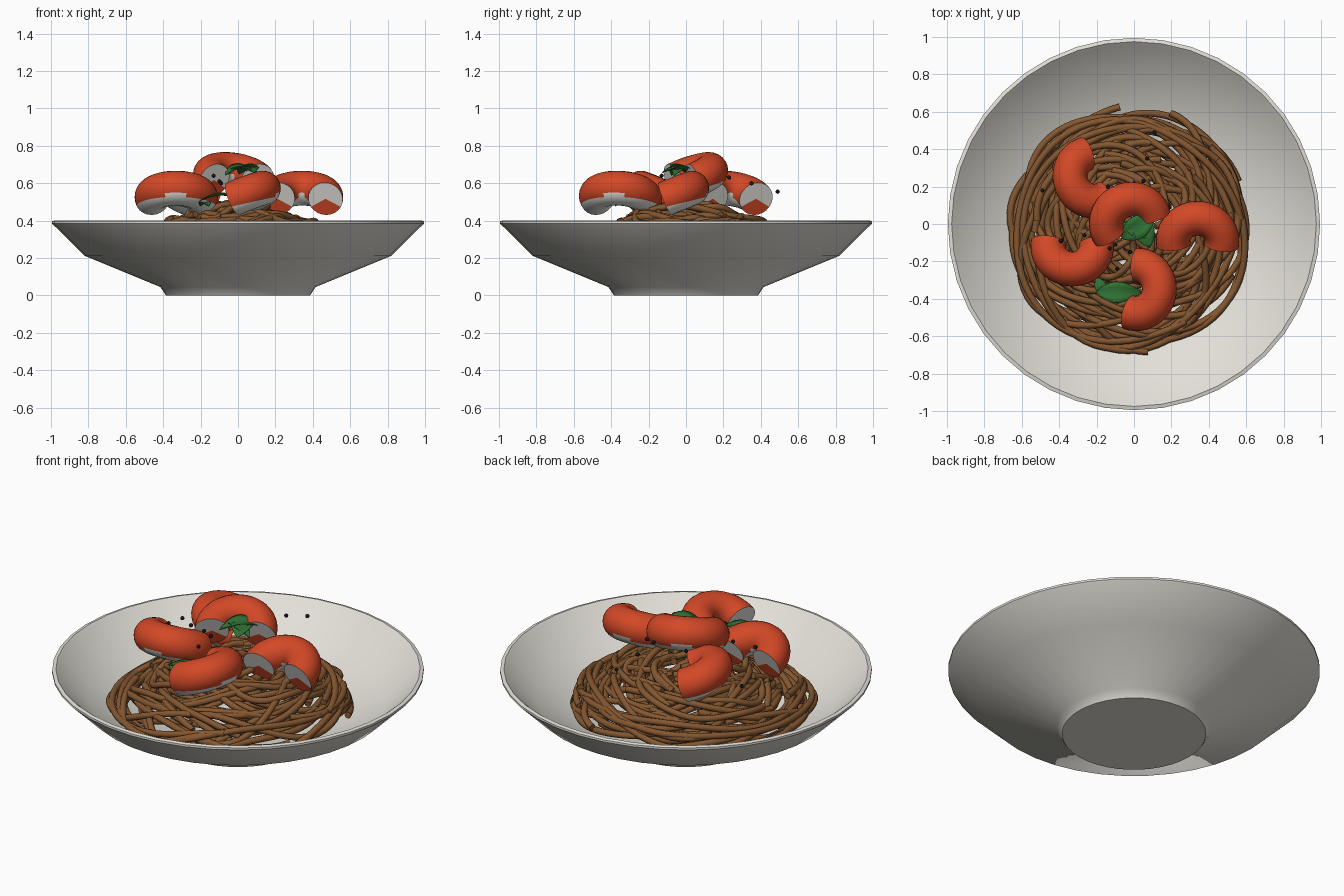
import bpy, bmesh, math, random
from mathutils import Vector, Matrix

if "Cube" in bpy.data.objects:
    bpy.data.objects.remove(bpy.data.objects["Cube"])

random.seed(7)


def material(name, rgb):
    m = bpy.data.materials.new(name)
    m.diffuse_color = (*rgb, 1)
    m.use_nodes = True
    m.node_tree.nodes["Principled BSDF"].inputs["Base Color"].default_value = m.diffuse_color
    return m


CERAMIC = material("ceramic", (0.76, 0.74, 0.68))
NOODLE = material("noodle_brown", (0.23, 0.095, 0.03))
RED = material("shrimp_red", (0.65, 0.065, 0.02))
WHITE = material("shrimp_white", (0.85, 0.84, 0.80))
GREEN = material("leaf_green", (0.03, 0.17, 0.035))
BLACK = material("pepper_black", (0.008, 0.008, 0.008))


def finish(bm, name, mats, angle=40):
    bmesh.ops.recalc_face_normals(bm, faces=bm.faces)
    me = bpy.data.meshes.new(name)
    bm.to_mesh(me)
    bm.free()
    ob = bpy.data.objects.new(name, me)
    bpy.context.collection.objects.link(ob)
    for m in mats:
        me.materials.append(m)
    bpy.ops.object.select_all(action='DESELECT')
    ob.select_set(True)
    bpy.context.view_layer.objects.active = ob
    bpy.ops.object.shade_smooth_by_angle(angle=math.radians(angle))
    return ob


def tube(bm, path, radius, sides):
    """Sweep a circle along a path; return wall faces with outward normals and cap faces."""
    rings, walls, caps = [], [], []
    n = len(path)
    for i, p in enumerate(path):
        t = (path[min(i + 1, n - 1)] - path[max(i - 1, 0)]).normalized()
        side = t.cross(Vector((0, 0, 1))).normalized()
        up = side.cross(t)
        rings.append([bm.verts.new(p + radius * (side * math.cos(a) + up * math.sin(a)))
                      for a in (2 * math.pi * k / sides for k in range(sides))])
    for i in range(n - 1):
        mid = (path[i] + path[i + 1]) / 2
        for k in range(sides):
            j = (k + 1) % sides
            f = bm.faces.new((rings[i][k], rings[i][j], rings[i + 1][j], rings[i + 1][k]))
            walls.append((f, (f.calc_center_median() - mid).normalized()))
    for ring, p in ((rings[0], path[0]), (rings[-1], path[-1])):
        c = bm.verts.new(p)
        for k in range(sides):
            caps.append((bm.faces.new((ring[k], ring[(k + 1) % sides], c)), p))
    return walls, caps


# Bowl: lathed profile with foot, flared wall and thin rim
profile = [(0, 0), (0.385, 0), (0.415, 0.045), (0.82, 0.212), (0.995, 0.385), (0.995, 0.397),
           (0.975, 0.402), (0.955, 0.385), (0.80, 0.24), (0.42, 0.085), (0, 0.07)]
bm = bmesh.new()
vs = [bm.verts.new((r, 0, z)) for r, z in profile]
es = [bm.edges.new(e) for e in zip(vs, vs[1:])]
bmesh.ops.spin(bm, geom=vs + es, axis=(0, 0, 1), cent=(0, 0, 0),
               angle=2 * math.pi, steps=40, use_merge=True)
bmesh.ops.remove_doubles(bm, verts=bm.verts, dist=1e-4)
finish(bm, "bowl", [CERAMIC], 35)


# Noodles: loose elliptical loops lying on a mound
def bowl_floor(r):
    return 0.085 + max(0, r - 0.42) * 0.41


bm = bmesh.new()
COUNT = 74
for i in range(COUNT):
    R = 0.10 + 0.51 * ((i + 0.5) / COUNT) ** 0.8
    drift = min(0.17, 0.64 - R)
    ang = random.uniform(0, 2 * math.pi)
    cx, cy = drift * math.cos(ang) - 0.02, drift * math.sin(ang) - 0.02
    squash, turn = random.uniform(0.75, 1.0), random.uniform(0, math.pi)
    start, sweep = random.uniform(0, 2 * math.pi), random.uniform(1.0, 1.9) * math.pi
    depth, ph = random.uniform(0, 0.09), random.uniform(0, 6.3)
    grow = random.uniform(-0.12, 0.12)
    steps = int(10 + 9 * sweep * (0.4 + R))
    pts = []
    for k in range(steps + 1):
        u = k / steps
        a = start + sweep * u
        rr = R * (1 + grow * (u - 0.5) + 0.04 * math.sin(3 * a + ph))
        x, y = rr * math.cos(a), rr * squash * math.sin(a)
        x, y = (cx + x * math.cos(turn) - y * math.sin(turn),
                cy + x * math.sin(turn) + y * math.cos(turn))
        r = math.hypot(x, y)
        z = 0.485 - 0.58 * r * r - depth + 0.015 * math.sin(4 * a + ph)
        pts.append(Vector((x, y, max(z, bowl_floor(r) + 0.025))))
    tube(bm, pts, 0.0185, 8)
finish(bm, "noodles", [NOODLE], 50)

# Shrimp: tilted curls, red above and white below: centre x, y, top direction, lift
SHRIMP = [(-0.22, 0.25, 205, 0), (-0.02, 0.01, 115, 0.10), (0.34, -0.09, 89, 0),
          (-0.33, -0.12, 269, 0), (0.015, -0.35, -10, 0)]
for n, (cx, cy, heading, lift) in enumerate(SHRIMP):
    bm = bmesh.new()
    place = (Matrix.Translation((cx, cy, 0.525 + lift)) @ Matrix.Rotation(math.radians(heading), 4, 'Z')
             @ Matrix.Rotation(math.radians(-22), 4, 'Y'))
    path = []
    for k in range(25):
        a = math.radians(-100 + 200 * k / 24)
        path.append(place @ Vector((0.13 * math.cos(a), 0.13 * math.sin(a), 0)))
    walls, caps = tube(bm, path, 0.093, 24)
    for f, out in walls:
        f.material_index = 1 if out.z < -0.38 else 0
    for f, p in caps:
        f.material_index = 1 if f.calc_center_median().z > p.z - 0.03 else 0
    finish(bm, "shrimp_%d" % (n + 1), [RED, WHITE], 45)


# Leaves: pointed, folded and drooping blades
def leaf(name, loc, length, width, heading, pitch):
    bm = bmesh.new()
    rows = []
    for k in range(11):
        u = k / 10
        w = width / 2 * math.sin(math.pi * u ** 0.85) + 0.001
        z = 0.15 * length * math.sin(math.pi * u)
        rows.append([bm.verts.new(((u - 0.5) * length, s * w, z + abs(s) * w * 0.25))
                     for s in (-1, -0.5, 0, 0.5, 1)])
    for a, b in zip(rows, rows[1:]):
        for k in range(4):
            bm.faces.new((a[k], b[k], b[k + 1], a[k + 1]))
    bm.transform(Matrix.Translation(loc) @ Matrix.Rotation(math.radians(heading), 4, 'Z')
                 @ Matrix.Rotation(math.radians(pitch), 4, 'Y'))
    ob = finish(bm, name, [GREEN])
    mod = ob.modifiers.new("thickness", 'SOLIDIFY')
    mod.thickness = 0.004


leaf("top_leaf_1", (0.03, -0.01, 0.655), 0.24, 0.12, 35, -5)
leaf("top_leaf_2", (0.05, -0.03, 0.645), 0.21, 0.11, 110, 8)
leaf("top_leaf_3", (0.03, -0.03, 0.65), 0.20, 0.09, -20, 5)
leaf("front_leaf", (-0.08, -0.365, 0.50), 0.25, 0.11, 0, 4)
leaf("small_leaf", (-0.18, -0.33, 0.48), 0.11, 0.06, 115, 0)

# Pepper: small scattered grains
PEPPER = [(0.11, 0.49, 0.555), (0.07, 0.35, 0.60), (-0.49, 0.18, 0.50), (-0.14, 0.20, 0.62),
          (0.19, 0.09, 0.56), (-0.39, -0.09, 0.60), (-0.265, -0.06, 0.61), (0.29, -0.06, 0.58),
          (-0.09, -0.24, 0.60), (0.0, -0.25, 0.56), (-0.13, -0.13, 0.64), (-0.10, -0.11, 0.61),
          (0.05, 0.23, 0.63), (-0.02, -0.15, 0.54)]
bm = bmesh.new()
for p in PEPPER:
    bmesh.ops.create_icosphere(bm, subdivisions=2, radius=0.0115, matrix=Matrix.Translation(p))
finish(bm, "pepper", [BLACK], 60)
